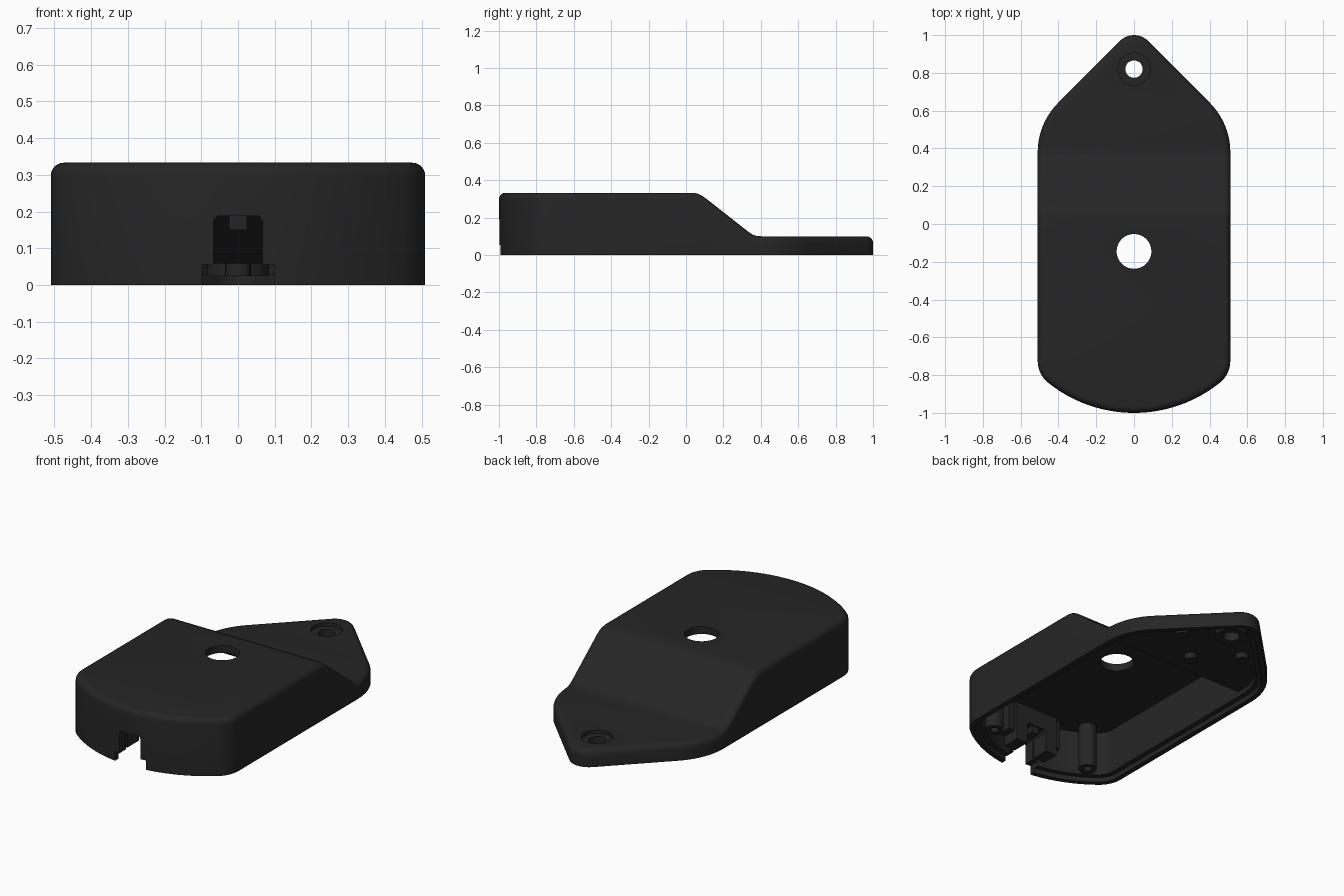
import bpy, bmesh, math
from mathutils import Vector

if "Cube" in bpy.data.objects:
    bpy.data.objects.remove(bpy.data.objects["Cube"])

black = bpy.data.materials.new("matte black plastic")
black.diffuse_color = (0.0185, 0.0185, 0.0185, 1)
black.use_nodes = True
black.node_tree.nodes["Principled BSDF"].inputs["Base Color"].default_value = black.diffuse_color

# Roof height along the length: tall body, ramp, thin tail
OUTER = [(-2, .333), (.03, .333), (.06, .329), (.085, .318), (.11, .3),
         (.33, .127), (.355, .11), (.375, .103), (.4, .1), (2, .1)]
INNER = [(-2, .29), (.045, .29), (.34, .058), (2, .058)]


def height(profile, y):
    for (y0, z0), (y1, z1) in zip(profile, profile[1:]):
        if y <= y1:
            return z0 + (z1 - z0) * (y - y0) / (y1 - y0)


def arc(cx, cy, r, a0, a1, n):
    out = []
    for i in range(n + 1):
        a = math.radians(a0 + (a1 - a0) * i / n)
        nrm = Vector((math.cos(a), math.sin(a)))
        out.append((Vector((cx, cy)) + nrm * r, nrm))
    return out


# Right half of the outline, front to back, with outward normals
half = arc(0, -.273, .727, -90, -51.4, 14)
half += arc(.36, -.724, .15, -51.4, 0, 8)[1:]
for y in sorted({p[0] for p in OUTER + INNER if abs(p[0]) < .38}):
    half.append((Vector((.51, y)), Vector((1, 0))))
half += arc(.14, .38, .37, 0, 45, 10)
half += arc(0, .894, .106, 45, 90, 8)


def finish(obj, angle=30):
    obj.data.materials.clear()
    obj.data.materials.append(black)
    bpy.ops.object.select_all(action='DESELECT')
    obj.select_set(True)
    bpy.context.view_layer.objects.active = obj
    bpy.ops.object.shade_smooth_by_angle(angle=math.radians(angle))


def to_object(bm, name):
    bmesh.ops.recalc_face_normals(bm, faces=bm.faces)
    me = bpy.data.meshes.new(name)
    bm.to_mesh(me)
    bm.free()
    obj = bpy.data.objects.new(name, me)
    bpy.context.collection.objects.link(obj)
    return obj


def make_cover():
    bm = bmesh.new()
    n = len(half)

    def ring(inset, zfun):
        right, left = [], []
        for i, (p, nrm) in enumerate(half):
            q = p - nrm * inset
            z = zfun(p.y)
            if i in (0, n - 1):
                v = bm.verts.new((0, q.y, z))
                right.append(v)
                left.append(v)
            else:
                right.append(bm.verts.new((q.x, q.y, z)))
                left.append(bm.verts.new((-q.x, q.y, z)))
        return right, left

    def cap(r):
        for i in range(n - 1):
            vs = [r[0][i], r[0][i + 1], r[1][i + 1], r[1][i]]
            bm.faces.new(list(dict.fromkeys(vs)))

    rings = []
    # inside: ceiling, wall, ledge for the base plate
    rings.append(ring(.06, lambda y: height(INNER, y)))
    rings.append(ring(.06, lambda y: .028))
    rings.append(ring(.03, lambda y: .028))
    rings.append(ring(.03, lambda y: 0))
    # outside: wall and rounded top edge
    rings.append(ring(0, lambda y: 0))
    R = .035
    for k in range(6):
        a = math.pi / 2 * k / 5
        rings.append(ring(R * (1 - math.cos(a)),
                          lambda y, a=a: height(OUTER, y) - R * (1 - math.sin(a))))
    for a, b in zip(rings, rings[1:]):
        for s in (0, 1):
            for i in range(n - 1):
                bm.faces.new((a[s][i], a[s][i + 1], b[s][i + 1], b[s][i]))
    cap(rings[0])
    cap(rings[-1])
    return to_object(bm, "cover")


def cylinder(name, x, y, r, z0, z1, sides=32):
    bpy.ops.mesh.primitive_cylinder_add(vertices=sides, radius=r, depth=z1 - z0,
                                        location=(x, y, (z0 + z1) / 2))
    obj = bpy.context.object
    obj.name = name
    return obj


def box(name, x0, x1, y0, y1, z0, z1):
    bpy.ops.mesh.primitive_cube_add(size=1, location=((x0 + x1) / 2, (y0 + y1) / 2, (z0 + z1) / 2))
    obj = bpy.context.object
    obj.name = name
    obj.scale = (x1 - x0, y1 - y0, z1 - z0)
    bpy.ops.object.transform_apply(location=False, rotation=False, scale=True)
    return obj


def boolean(obj, tool, op='DIFFERENCE', keep=False):
    m = obj.modifiers.new("cut", 'BOOLEAN')
    m.operation, m.object, m.solver = op, tool, 'EXACT'
    bpy.context.view_layer.objects.active = obj
    bpy.ops.object.modifier_apply(modifier=m.name)
    if not keep:
        bpy.data.objects.remove(tool, do_unlink=True)


def notch_cutter():
    # cable opening: narrow chamfered slot over a wider foot
    side = [(.1, -.1), (.1, .055), (.067, .055), (.067, .175), (.057, .188)]
    pts = side + [(-x, z) for x, z in reversed(side)]
    bm = bmesh.new()
    f = bm.faces.new([bm.verts.new((x, -1.1, z)) for x, z in pts])
    new = bmesh.ops.extrude_face_region(bm, geom=[f])
    bmesh.ops.translate(bm, vec=(0, .35, 0),
                        verts=[g for g in new["geom"] if isinstance(g, bmesh.types.BMVert)])
    return to_object(bm, "notch_cutter")


cover = make_cover()
# boss around the tail hole, then the holes themselves
boolean(cover, cylinder("tail_boss", 0, .82, .085, .025, .075), 'UNION')
boolean(cover, cylinder("button_hole", 0, -.145, .092, .1, .5, 64))
boolean(cover, cylinder("tail_hole", 0, .82, .046, -.1, .5))
boolean(cover, cylinder("tail_counterbore", 0, .82, .085, .08, .2, 48))

# cable housing inside the front wall
housing = box("cable_housing", -.14, .14, -.925, -.82, .06, .295)
notch = notch_cutter()
boolean(cover, notch, keep=True)
boolean(housing, notch)
finish(cover)
finish(housing)
finish(box("cable_stop", -.025, .025, -.9, -.83, .15, .2))

# hollow screw posts at the front corners, with small wall ribs
for s, side in ((1, "right"), (-1, "left")):
    post = cylinder("screw_post_" + side, s * .33, -.785, .05, .028, .3)
    boolean(post, cylinder("screw_hole", s * .33, -.785, .022, 0, .2, 20))
    finish(post)
    finish(box("housing_rib_" + side, s * .16 - .02, s * .16 + .02, -.925, -.84, .12, .295))

# short locating pegs under the tail
for name, x, y in (("right_peg", .21, .66), ("left_peg", -.21, .66), ("middle_peg", 0, .48)):
    finish(cylinder(name, x, y, .035, .025, .07, 24))
